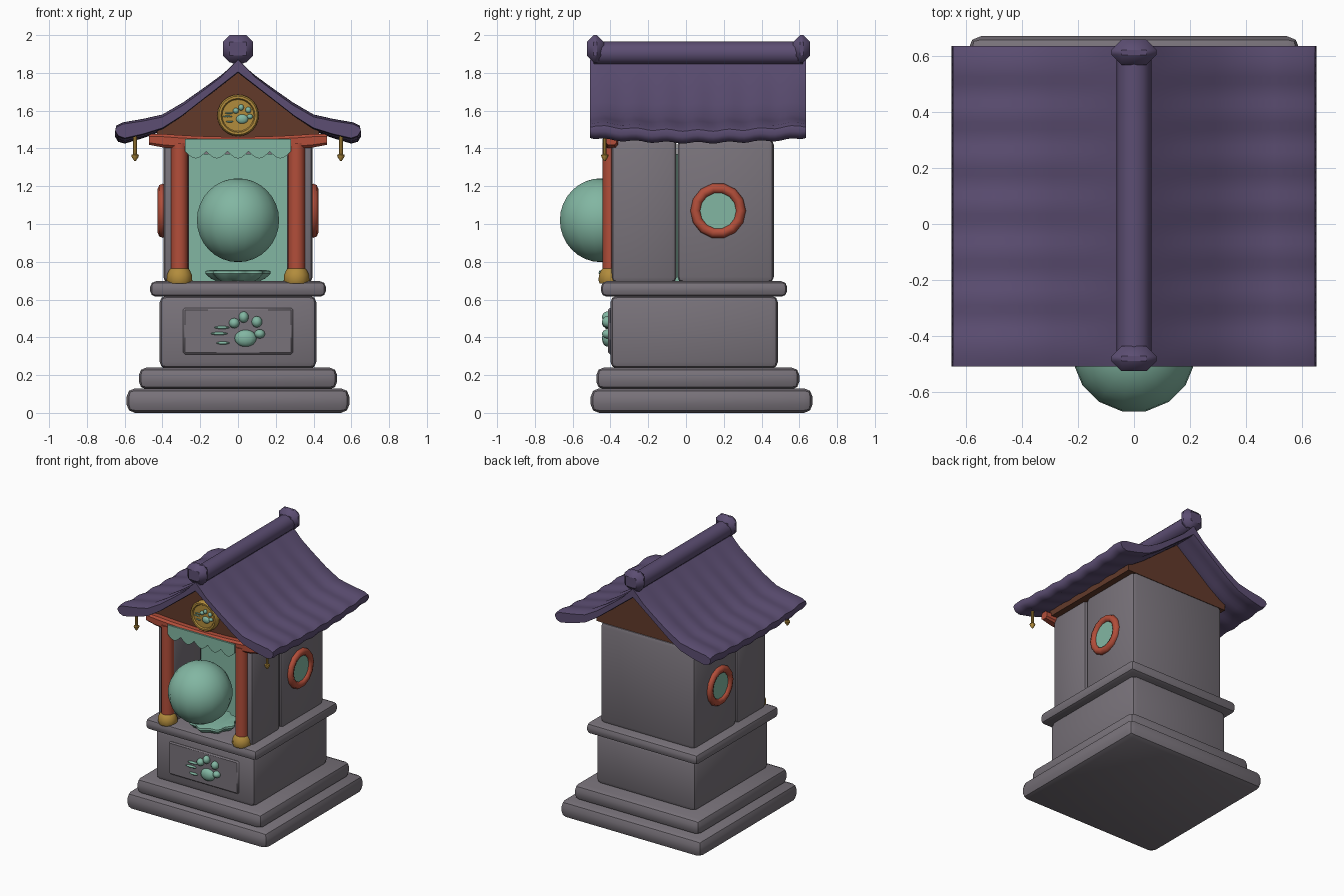
import bpy, bmesh, math
from mathutils import Matrix, Vector

if "Cube" in bpy.data.objects:
    bpy.data.objects.remove(bpy.data.objects["Cube"])


def material(name, rgb):
    m = bpy.data.materials.new(name)
    m.diffuse_color = (*rgb, 1)
    m.use_nodes = True
    m.node_tree.nodes["Principled BSDF"].inputs["Base Color"].default_value = m.diffuse_color
    return m


STONE = material("grey stone", (0.19, 0.17, 0.195))
PURPLE = material("purple roof", (0.107, 0.076, 0.17))
RED = material("red wood", (0.445, 0.076, 0.042))
GREEN = material("jade green", (0.223, 0.468, 0.361))
GOLD = material("gold", (0.445, 0.262, 0.045))
BROWN = material("brown wood", (0.122, 0.042, 0.023))


def finish(bm, name, mat, angle=40):
    bmesh.ops.recalc_face_normals(bm, faces=bm.faces)
    me = bpy.data.meshes.new(name)
    bm.to_mesh(me)
    bm.free()
    me.materials.append(mat)
    me.polygons.foreach_set("use_smooth", [True] * len(me.polygons))
    me.set_sharp_from_angle(angle=math.radians(angle))
    ob = bpy.data.objects.new(name, me)
    bpy.context.collection.objects.link(ob)
    return ob


def box(name, lo, hi, mat, bevel=0.0, seg=2):
    bm = bmesh.new()
    lo, hi = Vector(lo), Vector(hi)
    bmesh.ops.create_cube(bm, size=1, matrix=Matrix.Translation((lo + hi) / 2) @ Matrix.Diagonal((*(hi - lo), 1)))
    if bevel:
        bmesh.ops.bevel(bm, geom=bm.edges[:], offset=bevel, segments=seg, profile=0.5, affect='EDGES')
    return finish(bm, name, mat)


def loft(name, rings, mat, angle=40):
    """Skin a list of closed rings and cap both ends."""
    bm = bmesh.new()
    vs = [[bm.verts.new(p) for p in r] for r in rings]
    n = len(rings[0])
    for a, b in zip(vs, vs[1:]):
        for i in range(n):
            bm.faces.new((a[i], a[(i + 1) % n], b[(i + 1) % n], b[i]))
    bm.faces.new(vs[0])
    bm.faces.new(vs[-1])
    return finish(bm, name, mat, angle)


def lathe(name, profile, loc, mat, n=16, axis='Z', wave=0.0, lobes=8):
    """Round part from (radius, height) pairs along the given axis."""
    rings = []
    for r, h in profile:
        ring = []
        for i in range(n):
            t = 2 * math.pi * i / n
            q = r * (1 + wave * math.cos(lobes * t))
            u, v = q * math.cos(t), q * math.sin(t)
            p = {'Z': (u, v, h), 'Y': (u, h, v), 'X': (h, u, v)}[axis]
            ring.append(Vector(loc) + Vector(p))
        rings.append(ring)
    return loft(name, rings, mat)


def prism(name, pts, y0, y1, mat):
    return loft(name, [[(x, y, z) for x, z in pts] for y in (y0, y1)], mat)


def paw(name, x, y, z, s, depth):
    """Paw print with three trailing speed lines, as flattened blobs."""
    blobs = [(0.04, -0.035, 0.058, 0.045), (-0.02, 0.045, 0.028, 0.027), (0.03, 0.077, 0.026, 0.03),
             (0.10, 0.052, 0.028, 0.03), (0.115, -0.012, 0.028, 0.024),
             (-0.085, 0.022, 0.04, 0.008), (-0.1, -0.01, 0.045, 0.008), (-0.08, -0.06, 0.035, 0.008)]
    bm = bmesh.new()
    for bx, bz, rx, rz in blobs:
        d = depth if rz > 0.01 else depth * 0.5
        bmesh.ops.create_uvsphere(bm, u_segments=12, v_segments=8, radius=1, matrix=
            Matrix.Translation((x + bx * s, y, z + bz * s)) @ Matrix.Diagonal((rx * s, d, rz * s, 1)))
    finish(bm, name, GREEN, 60)


# Stone base
box("bottom_step", (-0.59, -0.505, 0), (0.59, 0.67, 0.13), STONE, 0.045)
box("second_step", (-0.525, -0.475, 0.125), (0.525, 0.60, 0.24), STONE, 0.04)
box("pedestal", (-0.415, -0.40, 0.235), (0.415, 0.487, 0.62), STONE, 0.035)
box("top_ledge", (-0.465, -0.45, 0.615), (0.465, 0.535, 0.697), STONE, 0.03)
box("pedestal_panel", (-0.29, -0.412, 0.31), (0.29, -0.38, 0.555), STONE, 0.009, 1)
paw("pedestal_paw", 0, -0.415, 0.43, 1.0, 0.03)

# Cabin with open niche
box("cabin_back", (-0.395, -0.045, 0.69), (0.395, 0.465, 1.45), STONE, 0.03)
box("niche_panel", (-0.265, -0.065, 0.69), (0.265, -0.03, 1.37), GREEN)
for s, side in ((-1, "left"), (1, "right")):
    xs = sorted((s * 0.26, s * 0.395))
    box(side + "_niche_wall", (xs[0], -0.395, 0.69), (xs[1], -0.05, 1.45), STONE, 0.028)
    # Pillars
    lathe(side + "_pillar", [(0.046, 0.72), (0.046, 1.43)], (s * 0.31, -0.395, 0), RED, 12)
    lathe(side + "_pillar_foot", [(0.062, 0.685), (0.068, 0.70), (0.066, 0.73), (0.055, 0.755), (0.045, 0.765)],
          (s * 0.31, -0.395, 0), GOLD, 12)
    # Round window
    bm = bmesh.new()
    grid = []
    for i in range(14):
        a = 2 * math.pi * i / 14
        grid.append([])
        for j in range(8):
            b = 2 * math.pi * j / 8
            r = 0.12 + 0.027 * math.cos(b)
            grid[-1].append(bm.verts.new((s * (0.398 + 0.027 * math.sin(b)),
                                          0.17 + r * math.cos(a), 1.07 + r * math.sin(a))))
    for i in range(14):
        for j in range(8):
            k, l = (i + 1) % 14, (j + 1) % 8
            bm.faces.new((grid[i][j], grid[k][j], grid[k][l], grid[i][l]))
    finish(bm, side + "_window_frame", RED, 50)
    lathe(side + "_window_pane", [(0.115, -0.01), (0.115, 0.01)], (s * 0.394, 0.17, 1.07), GREEN, 14, 'X')
    # Hanging eave ornament
    lathe(side + "_eave_ornament", [(0.010, 1.48), (0.010, 1.37), (0.020, 1.366), (0.018, 1.355), (0.004, 1.333)],
          (s * 0.545, -0.43, 0), GOLD, 8)

# Curved lintel
rings = []
for i in range(13):
    x = -0.47 + 0.94 * i / 12
    z, h = 1.425 + 0.022 * (x / 0.47) ** 2, 0.028 if i in (0, 12) else 0.036
    rings.append([(x, -0.395 + a * h, z + b * h) for a, b in
                  ((-1, -.6), (-.6, -1), (.6, -1), (1, -.6), (1, .6), (.6, 1), (-.6, 1), (-1, .6))])
loft("lintel", rings, RED)

# Scalloped curtain
pts = [(0.28, 1.45), (-0.28, 1.45)]
for i in range(31):
    pts.append((-0.28 + 0.56 * i / 30, 1.385 - 0.038 * abs(math.sin(math.pi * i / 6))))
prism("curtain", pts, -0.443, -0.43, GREEN)

# Gable and medallion
half = [(0.43, 1.445), (0.43, 1.49), (0.3, 1.575), (0.15, 1.69)]
prism("gable", half + [(0, 1.81)] + [(-x, z) for x, z in reversed(half)], -0.38, 0.455, BROWN)
lathe("medallion", [(0.11, -0.37), (0.11, -0.41), (0.102, -0.42), (0.09, -0.42), (0.084, -0.41)],
      (0, 0, 1.575), GOLD, 24, 'Y')
paw("medallion_paw", 0, -0.412, 1.575, 0.55, 0.014)

# Swept roof, rippled along its length and lifted at both ends
top = [(0.09, 1.785), (0.175, 1.72), (0.29, 1.635), (0.40, 1.567), (0.50, 1.54), (0.61, 1.515), (0.645, 1.495)]
under = [(0.65, 1.465), (0.635, 1.44), (0.60, 1.43), (0.50, 1.46), (0.40, 1.497), (0.30, 1.565), (0.20, 1.645)]
right = top + under
outline = [(0, 1.865)] + right + [(0, 1.80)] + [(-x, z) for x, z in reversed(right)]
rings = []
for i in range(43):
    v = -1 + 2 * i / 42
    ring = []
    for x, z in outline:
        w = (abs(x) / 0.65) ** 2
        lift = 0.028 * v * v * w + 0.005 * math.cos(7 * math.pi * v) * min(1, abs(x) * 4)
        zc = z + lift
        if i in (0, 42):  # soften the gable ends
            zc -= 0.006 if (x, z) in top or (-x, z) in top else -0.006
        ring.append((x, 0.0635 + 0.5715 * v, zc))
    rings.append(ring)
loft("roof", rings, PURPLE, 45)

# Ridge beam with end caps
lathe("ridge_beam", [(0.062, -0.49), (0.062, 0.62)], (0, 0, 1.905), PURPLE, 12, 'Y')
for y, name in ((-0.48, "front"), (0.612, "back")):
    box(name + "_ridge_cap", (-0.08, y - 0.045, 1.855), (0.08, y + 0.045, 2.0), PURPLE, 0.036, 1)

# Orb resting above a scalloped cushion
bm = bmesh.new()
bmesh.ops.create_uvsphere(bm, u_segments=16, v_segments=16, radius=0.222, matrix=
    Matrix.Translation((0, -0.45, 1.02)) @ Matrix.Rotation(math.pi / 16, 4, 'Z'))
finish(bm, "orb", GREEN, 60)
lathe("cushion", [(0.10, 0.695), (0.135, 0.712), (0.16, 0.738), (0.158, 0.752), (0.13, 0.757)],
      (0, -0.29, 0), GREEN, 48, 'Z', 0.08, 8)
